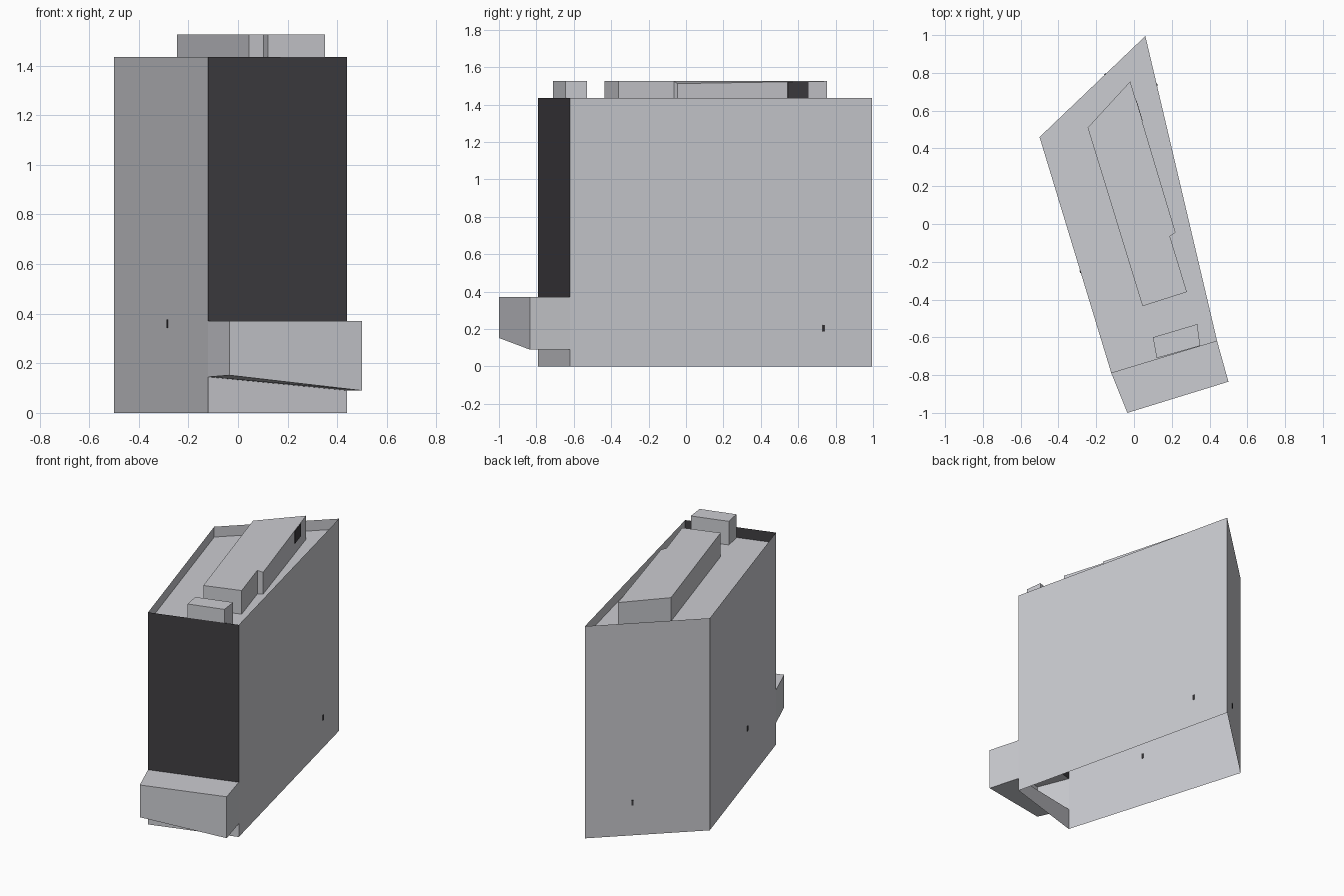
import bpy
from mathutils import Vector

if "Cube" in bpy.data.objects:
    bpy.data.objects.remove(bpy.data.objects["Cube"])


def material(name, colour):
    m = bpy.data.materials.new(name)
    m.diffuse_color = (*colour, 1.0)
    m.use_nodes = True
    m.node_tree.nodes["Principled BSDF"].inputs["Base Color"].default_value = m.diffuse_color
    return m


GREY = material("pale grey", (0.60, 0.605, 0.64))
DARK = material("charcoal", (0.050, 0.047, 0.053))


def mesh_object(name, verts, faces, mat):
    me = bpy.data.meshes.new(name)
    me.from_pydata([tuple(v) for v in verts], [], faces)
    me.materials.append(mat)
    ob = bpy.data.objects.new(name, me)
    bpy.context.collection.objects.link(ob)
    return ob


def prism(name, plan, low, high, mat, open_sides=(), bottom=True, top=True):
    """Upright shell over a counter-clockwise plan; heights are given per corner."""
    n = len(plan)
    verts = [(x, y, z) for (x, y), z in zip(plan, low)]
    verts += [(x, y, z) for (x, y), z in zip(plan, high)]
    faces = [(i, (i + 1) % n, (i + 1) % n + n, i + n)
             for i in range(n) if i not in open_sides]
    if bottom:
        faces.append(tuple(reversed(range(n))))
    if top:
        faces.append(tuple(range(n, 2 * n)))
    return mesh_object(name, verts, faces, mat)


def wall_plate(name, a, b, along, z, width, height, mat, offset=0.003):
    """Thin plate lying on the vertical wall a-b, at a fraction of its length."""
    a, b = Vector((*a, 0)), Vector((*b, 0))
    d = (b - a).normalized()
    normal = Vector((d.y, -d.x, 0))
    c = a.lerp(b, along) + Vector((0, 0, z))
    verts = [c + d * sx * width / 2 + Vector((0, 0, sz * height / 2)) + normal * o
             for o in (-offset, offset)
             for sx, sz in ((-1, -1), (1, -1), (1, 1), (-1, 1))]
    faces = [(3, 2, 1, 0), (4, 5, 6, 7)]
    faces += [(i, (i + 1) % 4, (i + 1) % 4 + 4, i + 4) for i in range(4)]
    return mesh_object(name, verts, faces, mat)


BACK_LEFT, BACK_RIGHT = (-0.50, 0.46), (0.06, 0.995)
FRONT_RIGHT, FRONT_LEFT = (0.44, -0.62), (-0.12, -0.79)
PLAN = [FRONT_LEFT, FRONT_RIGHT, BACK_RIGHT, BACK_LEFT]
TOP, ROOF, SIGN_TOP = 1.435, 1.365, 0.37

# Hollow building walls, open below and at the front
prism("building_walls", PLAN, [0] * 4, [TOP] * 4, GREY,
      open_sides=(0,), bottom=False, top=False)

# Roof deck sunk below the parapet
mesh_object("roof_deck", [(x, y, ROOF) for x, y in PLAN], [(0, 1, 2, 3)], GREY)

# Front wall: dark facade above, pale strip below the canopy
for name, z0, z1, mat in (("front_facade", (SIGN_TOP, SIGN_TOP), TOP, DARK),
                          ("front_base", (0, 0), None, GREY)):
    tops = (z1, z1) if z1 else (0.145, 0.09)
    mesh_object(name,
                [(*FRONT_LEFT, z0[0]), (*FRONT_RIGHT, z0[1]),
                 (*FRONT_RIGHT, tops[1]), (*FRONT_LEFT, tops[0])],
                [(0, 1, 2, 3)], mat)

# Canopy box with slanted underside, open toward the building
prism("front_canopy",
      [(-0.035, -1.0), (0.50, -0.835), FRONT_RIGHT, FRONT_LEFT],
      [0.152, 0.09, 0.09, 0.145], [SIGN_TOP] * 4, GREY, open_sides=(2,))

# Rooftop units
UNIT = [(0.045, -0.435), (0.28, -0.36), (0.19, -0.065),
        (0.22, -0.045), (-0.02, 0.755), (-0.245, 0.51)]
prism("large_roof_unit", UNIT, [ROOF] * 6,
      [1.525, 1.525, 1.525, 1.512, 1.525, 1.525], GREY)
prism("small_roof_unit",
      [(0.12, -0.71), (0.35, -0.645), (0.335, -0.53), (0.10, -0.60)],
      [ROOF] * 4, [1.525] * 4, GREY)

# Dark vent on the right side of the large unit
wall_plate("roof_unit_vent", UNIT[3], UNIT[4], 0.805, 1.477, 0.115, 0.085, DARK)

# Tiny dark wall marks
for i, (a, b, along, z) in enumerate(((FRONT_RIGHT, BACK_RIGHT, 0.84, 0.205),
                                      (BACK_RIGHT, BACK_LEFT, 0.38, 0.22),
                                      (BACK_LEFT, FRONT_LEFT, 0.57, 0.36))):
    wall_plate(f"wall_mark_{i + 1}", a, b, along, z, 0.012, 0.035, DARK)
